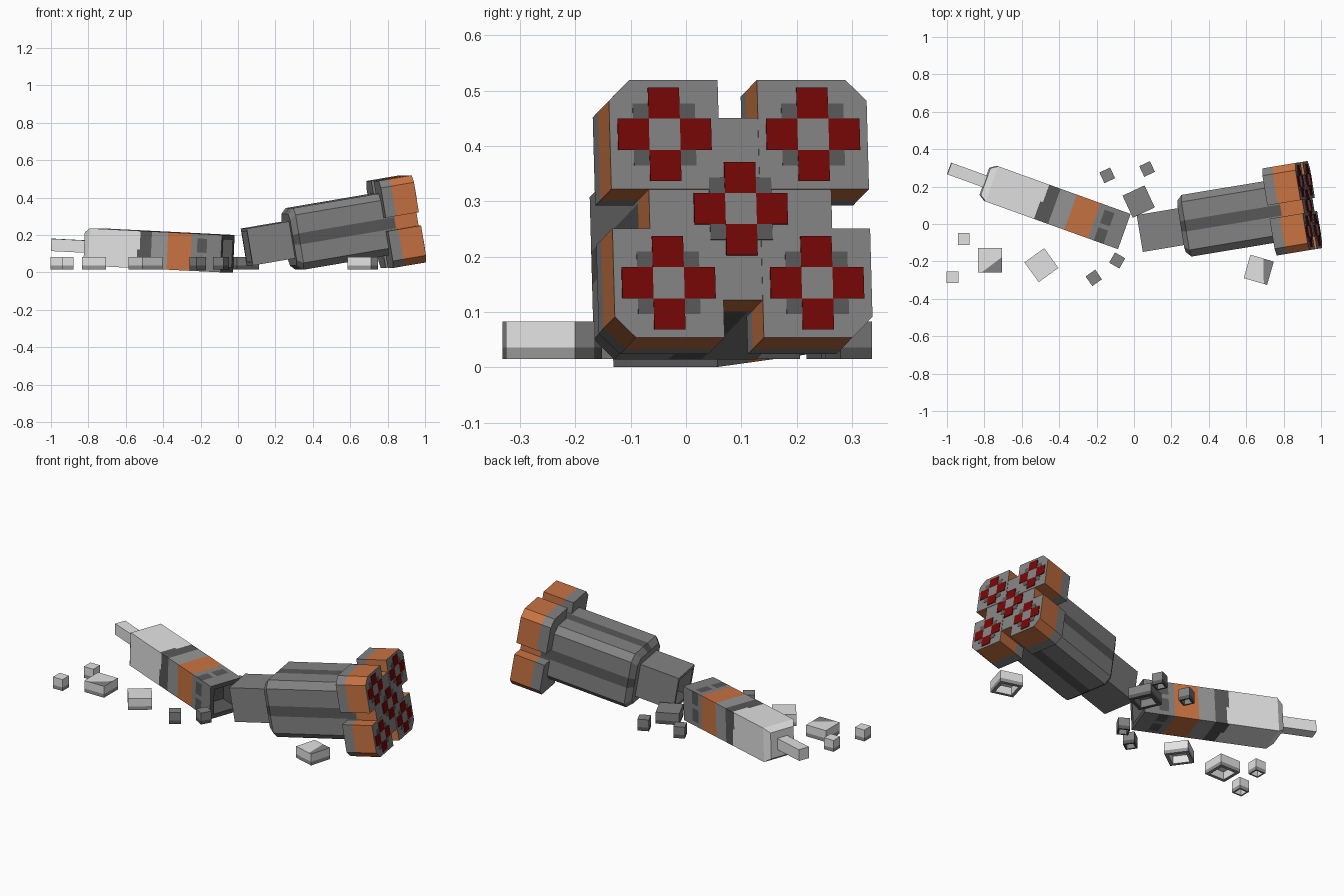
import bpy, bmesh
from math import radians
from mathutils import Matrix, Vector

cube = bpy.data.objects.get("Cube")
if cube:
    bpy.data.objects.remove(cube)


def material(name, rgb):
    lin = [((c / 255 + 0.055) / 1.055) ** 2.4 for c in rgb] + [1]
    m = bpy.data.materials.new(name)
    m.use_nodes = True
    m.diffuse_color = lin
    m.node_tree.nodes["Principled BSDF"].inputs["Base Color"].default_value = lin
    return m


MATS = [material("light_grey", (226, 226, 226)), material("mid_grey", (150, 150, 150)),
        material("hull_grey", (130, 130, 130)), material("dark_grey", (88, 88, 88)),
        material("orange", (200, 115, 66)), material("red", (118, 5, 5))]
LIGHT, MID, HULL, DARK, ORANGE, RED = range(len(MATS))


def finish(name, bm, matrix):
    me = bpy.data.meshes.new(name)
    bm.to_mesh(me)
    bm.free()
    for m in MATS:
        me.materials.append(m)
    ob = bpy.data.objects.new(name, me)
    ob.matrix_world = matrix
    bpy.context.collection.objects.link(ob)


def pose(origin, yaw, pitch):
    return (Matrix.Translation(origin) @ Matrix.Rotation(radians(yaw), 4, "Z")
            @ Matrix.Rotation(radians(-pitch), 4, "Y"))


def square(half, n=1):
    # closed square outline with n segments per side
    corners = [Vector(c) * half for c in ((-1, -1), (1, -1), (1, 1), (-1, 1))]
    return [corners[k].lerp(corners[(k + 1) % 4], i / n) for k in range(4) for i in range(n)]


def loft(name, outline, stations, rule, matrix, caps=(HULL, HULL), hollow=None, centre=(0, 0)):
    # sweep an outline along local x; stations are (x, scale); rule(x, i) picks the colour
    bm = bmesh.new()
    rings = [[bm.verts.new((x, p[0] * s + centre[0], p[1] * s + centre[1])) for p in outline]
             for x, s in stations]
    n = len(outline)
    for k in range(len(rings) - 1):
        x = (stations[k][0] + stations[k + 1][0]) / 2
        for i in range(n):
            j = (i + 1) % n
            f = bm.faces.new((rings[k][i], rings[k][j], rings[k + 1][j], rings[k + 1][i]))
            f.material_index = rule(x, i)
    ends = [bm.faces.new(rings[0]), bm.faces.new(rings[-1])]
    for f, c in zip(ends, caps):
        f.material_index = c
    bmesh.ops.recalc_face_normals(bm, faces=bm.faces)
    if hollow is not None:
        # broken end: sunken dark interior
        f = ends[hollow]
        inward = -f.normal.copy()
        bmesh.ops.inset_individual(bm, faces=[f], thickness=0.025)
        walls = bmesh.ops.inset_individual(bm, faces=[f], thickness=0.002)["faces"]
        bmesh.ops.translate(bm, verts=list(f.verts), vec=inward * 0.12)
        for w in walls + [f]:
            w.material_index = DARK
    finish(name, bm, matrix)


# Nose half: square tube with a scorched band, an orange band and soot patches
def nose_colour(x, i):
    if x < 0.275 or (x < 0.29 and i % 8 < 4):
        return LIGHT
    if x < 0.355:
        return DARK
    if x < 0.447:
        return MID
    if x < 0.582:
        return ORANGE
    return DARK if 0.615 < x < 0.67 and i % 4 else HULL


nose = pose((-0.764, 0.216, 0.136), -19.8, -2.7)
cuts = (0, 0.275, 0.29, 0.355, 0.447, 0.582, 0.615, 0.67, 0.753)
loft("nose_section", square(0.1, 8), [(-0.035, 0.76)] + [(x, 1) for x in cuts],
     nose_colour, nose, (LIGHT, DARK), hollow=1)
loft("nose_spike", square(0.033), [(-0.238, 1), (-0.035, 1)], lambda x, i: LIGHT, nose, (LIGHT, LIGHT))

# Tail half: neck, chamfered hull with dark centre stripes, orange end band
tail = pose((0.047, -0.048, 0.136), 9.4, 9.5)
END, SPLIT, START = 0.912, 0.787, 0.73
loft("neck", square(0.1), [(0, 1), (0.24, 1)], lambda x, i: HULL, tail, hollow=0)

h, c, s = 0.167, 0.037, 0.03
side = [(-h + c, -h), (-s, -h), (s, -h), (h - c, -h)]
hull_outline = []
for k in range(4):
    hull_outline += [Matrix.Rotation(radians(90 * k), 2) @ Vector(p) for p in side]


def hull_colour(x, i):
    if x > SPLIT:
        return ORANGE
    return DARK if i % 4 == 1 else HULL


loft("hull", hull_outline, [(0.232, 0.84), (0.262, 1), (SPLIT, 1), (END - 0.002, 1)],
     hull_colour, tail)

# Four boosters, outer corner cut, with orange rear halves
b, cut, off = 0.1, 0.038, 0.136
for sy, ny in ((1, "left"), (-1, "right")):
    for sz, nz in ((1, "upper"), (-1, "lower")):
        outline = [(-b * sy, -b * sz), (b * sy, -b * sz), (b * sy, (b - cut) * sz),
                   ((b - cut) * sy, b * sz), (-b * sy, b * sz)]
        loft(f"{nz}_{ny}_booster", outline, [(START, 1), (SPLIT, 1), (END, 1)],
             lambda x, i: ORANGE if x > SPLIT else HULL, tail,
             centre=(off * sy, off * sz))


# Nozzle patterns: four red squares around a grey one, on a dark plate
def plate(name, half, top, colour, y, z):
    loft(name, square(half), [(END - 0.004, 1), (END + top, 1)],
         lambda x, i: colour, tail, (colour, colour), centre=(y, z))


cell = 0.057
for y, z in ((0, 0), (off, off), (off, -off), (-off, off), (-off, -off)):
    plate("nozzle_plate", cell, 0.0015, DARK, y, z)
    plate("nozzle_core", cell / 2, 0.003, HULL, y, z)
    for dy, dz in ((1, 0), (-1, 0), (0, 1), (0, -1)):
        plate("nozzle_tile", cell / 2, 0.003, RED, y + dy * cell, z + dz * cell)


# Debris blocks with a darker foot and a hollow underside
def debris(name, x, y, size, yaw, colour, patch=None):
    bm = bmesh.new()
    bmesh.ops.create_cube(bm, size=1)
    bmesh.ops.scale(bm, vec=(size, size, 0.068), verts=bm.verts)
    bmesh.ops.translate(bm, vec=(0, 0, 0.049), verts=bm.verts)

    def slice_mesh(co, no):
        bmesh.ops.bisect_plane(bm, geom=bm.verts[:] + bm.edges[:] + bm.faces[:],
                               plane_co=co, plane_no=no)
    slice_mesh((0, 0, 0.036), (0, 0, 1))
    under = min(bm.faces, key=lambda f: f.calc_center_median().z)
    bmesh.ops.inset_individual(bm, faces=[under], thickness=size * 0.2)
    walls = bmesh.ops.inset_individual(bm, faces=[under], thickness=0.001)["faces"]
    bmesh.ops.translate(bm, verts=list(under.verts), vec=(0, 0, 0.045))
    inside = set(walls + [under])
    for f in bm.faces:
        low = f.calc_center_median().z < 0.036 and f not in inside
        f.material_index = (MID if colour == LIGHT else DARK) if low else colour
    if patch:
        # grey corner painted on the top face
        no = Vector(patch).normalized()
        co = no * size * 0.2
        slice_mesh(co, no)
        for f in bm.faces:
            mid = f.calc_center_median()
            if (mid - co).dot(no) > 0 and mid.z > 0.08:
                f.material_index = HULL
    finish(name, bm, pose((x, y, 0), yaw, 0))


BIG, SMALL = 0.13, 0.063
debris("debris_a", -0.91, -0.08, SMALL, 0, LIGHT)
debris("debris_b", -0.97, -0.285, SMALL, 0, LIGHT)
debris("debris_c", -0.77, -0.193, BIG, 0, LIGHT, (0.6, -0.8, 0))
debris("debris_d", -0.495, -0.22, BIG, 36, LIGHT)
debris("debris_e", -0.215, -0.288, SMALL, 35, HULL)
debris("debris_f", -0.09, -0.195, SMALL, -30, HULL)
debris("debris_g", -0.143, 0.26, SMALL, 25, HULL)
debris("debris_h", 0.07, 0.294, SMALL, 25, HULL)
debris("debris_i", 0.025, 0.12, BIG, 25, HULL)
debris("debris_j", 0.667, -0.245, BIG, -16, LIGHT, (1, 0.3, 0))
